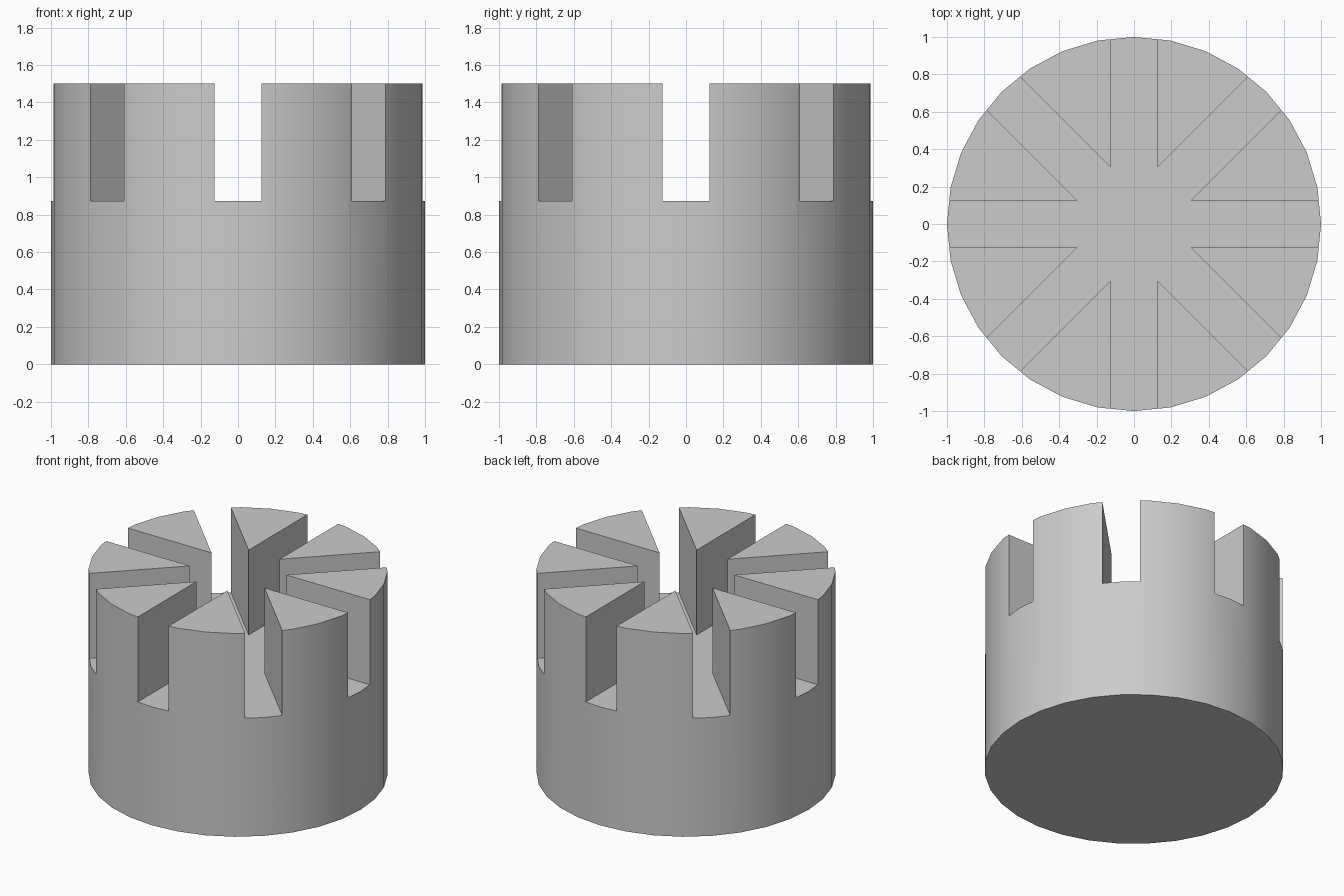
import bpy
import bmesh
from math import radians, sin
from mathutils import Matrix, Vector

RADIUS, HEIGHT, SIDES = 1.0, 1.5, 32
SLOTS, SLOT_HALF, SLOT_FLOOR = 8, 0.126, 0.873

cube = bpy.data.objects.get("Cube")
if cube:
    bpy.data.objects.remove(cube, do_unlink=True)

# Single grey finish
grey = bpy.data.materials.new("plain grey")
grey.use_nodes = True
colour = (0.6, 0.6, 0.6, 1)
grey.diffuse_color = colour
grey.node_tree.nodes["Principled BSDF"].inputs["Base Color"].default_value = colour


def extruded(name, outline, bottom, top):
    """Solid made by raising a flat outline from bottom to top."""
    bm = bmesh.new()
    face = bm.faces.new([bm.verts.new((p.x, p.y, bottom)) for p in outline])
    raised = bmesh.ops.extrude_face_region(bm, geom=[face])["geom"]
    verts = [v for v in raised if isinstance(v, bmesh.types.BMVert)]
    bmesh.ops.translate(bm, vec=(0, 0, top - bottom), verts=verts)
    bmesh.ops.recalc_face_normals(bm, faces=bm.faces)
    mesh = bpy.data.meshes.new(name)
    bm.to_mesh(mesh)
    bm.free()
    mesh.materials.append(grey)
    obj = bpy.data.objects.new(name, mesh)
    bpy.context.collection.objects.link(obj)
    return obj


def turned(point, degrees):
    return Matrix.Rotation(radians(degrees), 2) @ Vector(point)


# Round body
body = extruded("slotted_cylinder",
                [turned((RADIUS, 0), i * 360 / SIDES) for i in range(SIDES)],
                0, HEIGHT)

# Star-shaped cutter: radial arms that meet in the middle
step = 360 / SLOTS
inner = SLOT_HALF / sin(radians(step / 2))
star = []
for i in range(SLOTS):
    star += [turned((RADIUS * 1.2, -SLOT_HALF), i * step),
             turned((RADIUS * 1.2, SLOT_HALF), i * step),
             turned((inner, 0), (i + 0.5) * step)]
cutter = extruded("slot_cutter", star, SLOT_FLOOR, HEIGHT + 0.2)

# Cut the slots, leaving eight wedge teeth
bpy.ops.object.select_all(action="DESELECT")
body.select_set(True)
bpy.context.view_layer.objects.active = body
cut = body.modifiers.new("slots", "BOOLEAN")
cut.operation = "DIFFERENCE"
cut.solver = "EXACT"
cut.object = cutter
bpy.ops.object.modifier_apply(modifier=cut.name)
bpy.data.objects.remove(cutter, do_unlink=True)

bpy.ops.object.shade_smooth_by_angle(angle=radians(30))
